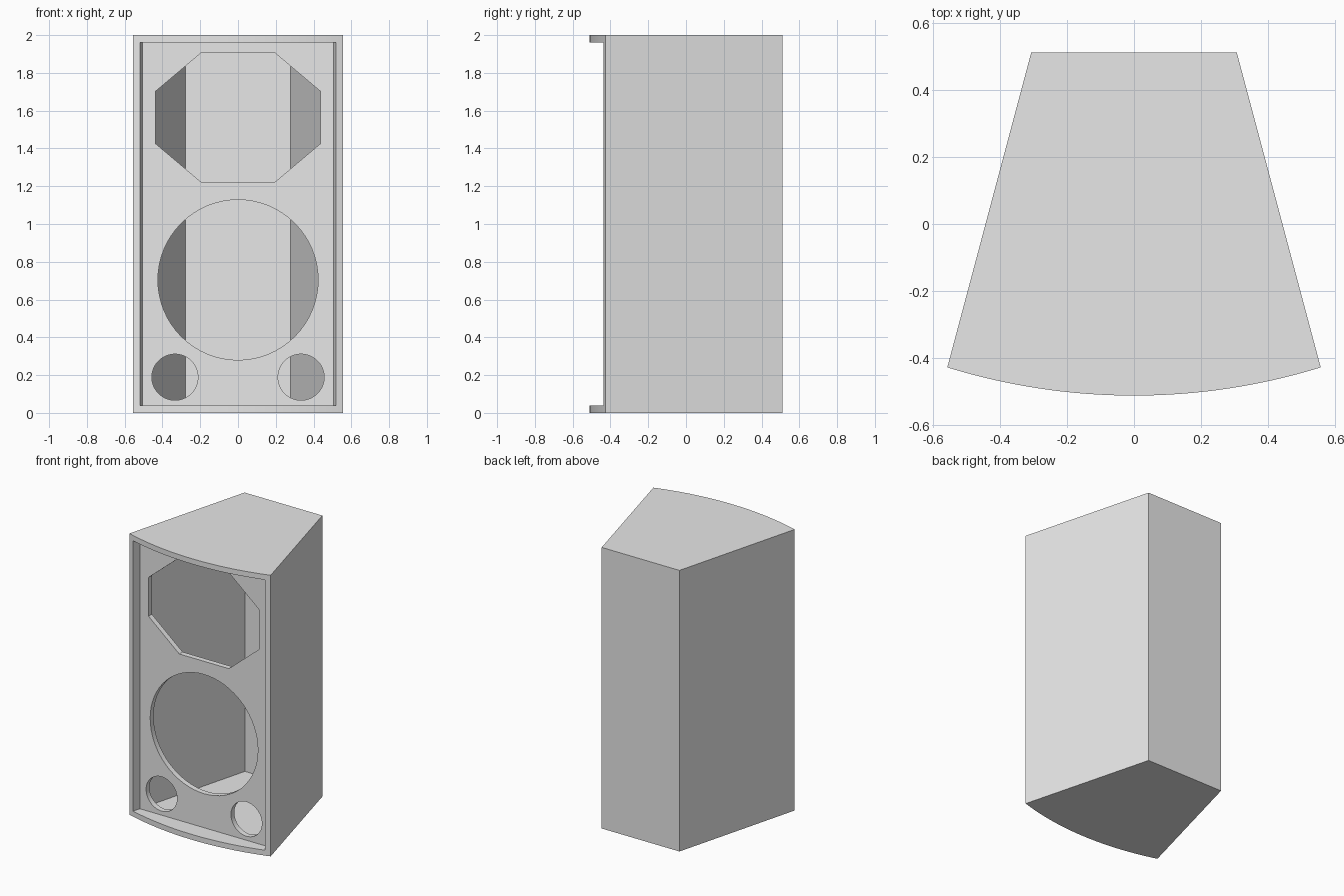
import bpy, bmesh, math
from mathutils import Matrix

old = bpy.data.objects.get("Cube")
if old:
    bpy.data.objects.remove(old, do_unlink=True)

HEIGHT, WALL = 2.0, 0.038
BACK_Y, BACK_X = 0.511, 0.306          # rear edge
SIDE_Y, SIDE_X = -0.427, 0.556         # front corners
BOW = 0.084                            # bulge of the curved front
SLOPE = (SIDE_X - BACK_X) / (BACK_Y - SIDE_Y)
WALL_X = WALL * math.hypot(1, SLOPE)   # wall measured along x
BAFFLE_Y = -0.382

grey = bpy.data.materials.new("plain grey")
grey.use_nodes = True
grey.diffuse_color = (0.8, 0.8, 0.8, 1)
grey.node_tree.nodes["Principled BSDF"].inputs["Base Color"].default_value = (0.8, 0.8, 0.8, 1)


def half_width(y):
    """Outer half width of the tapered cabinet at depth y."""
    return BACK_X + (BACK_Y - y) * SLOPE


def add_object(name, mesh):
    obj = bpy.data.objects.new(name, mesh)
    bpy.context.collection.objects.link(obj)
    return obj


def prism(name, outline, z0, z1):
    """Extrude an xy outline from z0 to z1."""
    bm = bmesh.new()
    face = bm.faces.new([bm.verts.new((x, y, z0)) for x, y in outline])
    top = bmesh.ops.extrude_face_region(bm, geom=[face])["geom"]
    verts = [v for v in top if isinstance(v, bmesh.types.BMVert)]
    bmesh.ops.translate(bm, vec=(0, 0, z1 - z0), verts=verts)
    bmesh.ops.recalc_face_normals(bm, faces=bm.faces)
    mesh = bpy.data.meshes.new(name)
    bm.to_mesh(mesh)
    bm.free()
    return add_object(name, mesh)


def evaluated_mesh(obj):
    graph = bpy.context.evaluated_depsgraph_get()
    return bpy.data.meshes.new_from_object(obj.evaluated_get(graph), depsgraph=graph)


def finish(obj):
    obj.data.materials.clear()
    obj.data.materials.append(grey)
    bpy.ops.object.select_all(action="DESELECT")
    obj.select_set(True)
    bpy.context.view_layer.objects.active = obj
    bpy.ops.object.shade_smooth_by_angle(angle=math.radians(30))


# Cabinet: tapered body with a bowed front, hollowed out from the front
radius = (SIDE_X ** 2 + BOW ** 2) / (2 * BOW)
sweep = math.asin(SIDE_X / radius)
steps = 32
outline = [(BACK_X, BACK_Y), (-BACK_X, BACK_Y)]
for i in range(steps + 1):
    a = sweep * (2 * i / steps - 1)
    outline.append((radius * math.sin(a),
                    SIDE_Y - BOW + radius * (1 - math.cos(a))))
cabinet = prism("cabinet", outline, 0, HEIGHT)

inner_back, inner_front = BACK_Y - WALL, -0.7
wb, wf = half_width(inner_back) - WALL_X, half_width(inner_front) - WALL_X
cavity = prism("cavity_cutter",
               [(wb, inner_back), (-wb, inner_back), (-wf, inner_front), (wf, inner_front)],
               WALL, HEIGHT - WALL)
cavity.hide_render = True
cut = cabinet.modifiers.new("hollow", "BOOLEAN")
cut.operation, cut.solver, cut.object = "DIFFERENCE", "EXACT", cavity
hollow = evaluated_mesh(cabinet)
cabinet.modifiers.clear()
cabinet.data = hollow
bpy.data.objects.remove(cavity, do_unlink=True)
finish(cabinet)


# Baffle: recessed front board with horn, woofer and port openings
def circle(cx, cz, r, n=64):
    return [(cx + r * math.cos(2 * math.pi * i / n),
             cz + r * math.sin(2 * math.pi * i / n)) for i in range(n)]


def mirrored_loop(cz, quarter):
    """Closed loop from a quarter outline mirrored in x and z."""
    right = quarter + [(x, -z) for x, z in reversed(quarter)]
    full = right + [(-x, z) for x, z in reversed(right)]
    return [(x, cz + z) for x, z in full]


bw = half_width(BAFFLE_Y) - WALL_X
board = mirrored_loop(HEIGHT / 2, [(bw, HEIGHT / 2 - WALL)])
horn_hole = mirrored_loop(1.564, [(0.195, 0.342), (0.437, 0.138)])
loops = [board, horn_hole, circle(0, 0.704, 0.424)]
loops += [circle(side * 0.334, 0.189, 0.122) for side in (-1, 1)]

curve = bpy.data.curves.new("baffle_outline", "CURVE")
curve.dimensions, curve.fill_mode = "2D", "BOTH"
curve.extrude = WALL / 2
for loop in loops:
    spline = curve.splines.new("POLY")
    spline.points.add(len(loop) - 1)
    for point, (x, z) in zip(spline.points, loop):
        point.co = (x, z, 0, 1)
    spline.use_cyclic_u = True
drawing = add_object("baffle_outline", curve)
mesh = evaluated_mesh(drawing)
bpy.data.objects.remove(drawing, do_unlink=True)

mesh.transform(Matrix.Translation((0, BAFFLE_Y + WALL / 2, 0))
               @ Matrix.Rotation(math.pi / 2, 4, "X"))
bm = bmesh.new()
bm.from_mesh(mesh)
bmesh.ops.remove_doubles(bm, verts=bm.verts, dist=0.0001)
bmesh.ops.recalc_face_normals(bm, faces=bm.faces)
bm.to_mesh(mesh)
bm.free()
mesh.name = "baffle"
finish(add_object("baffle", mesh))
